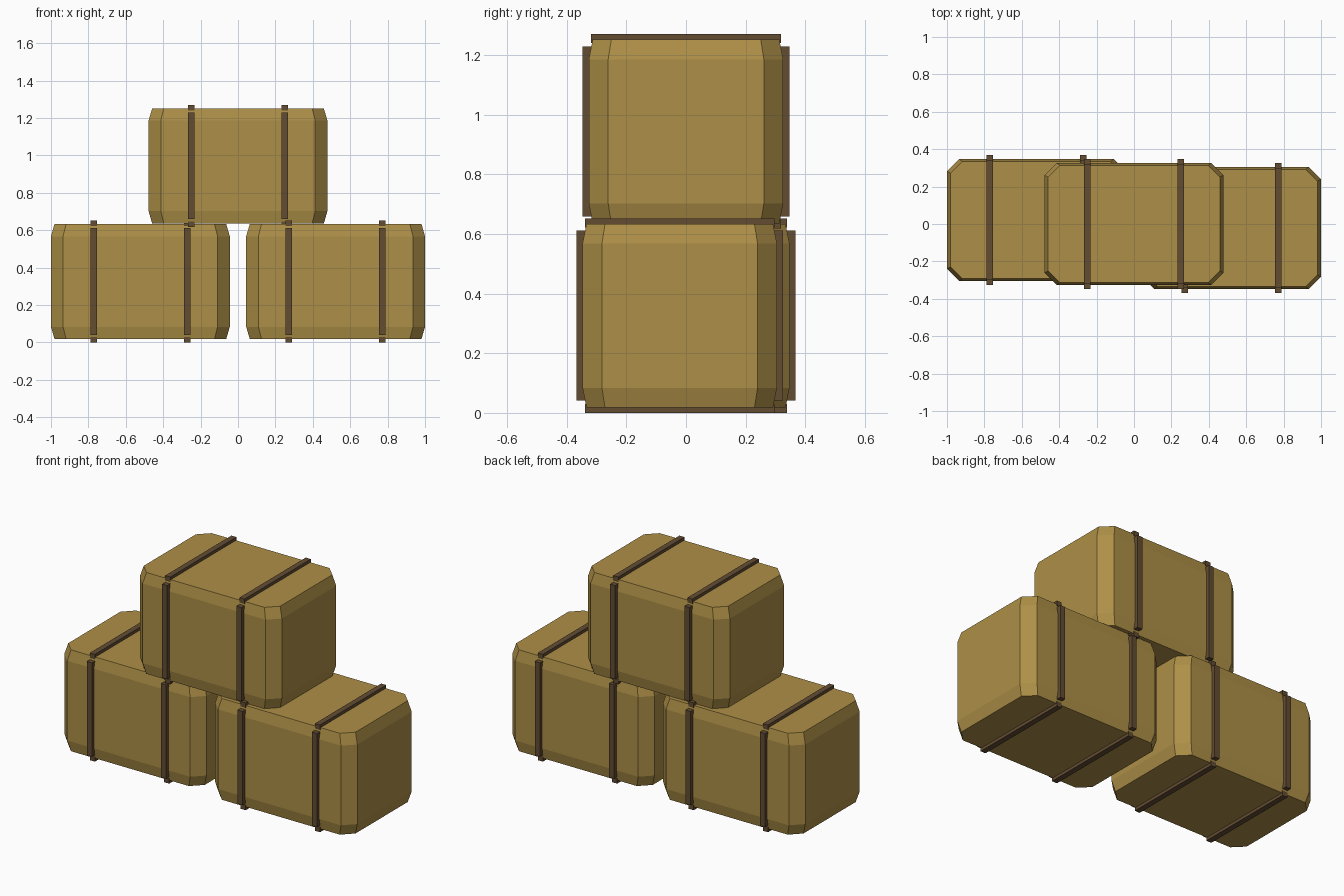
import bpy, bmesh

if "Cube" in bpy.data.objects:
    bpy.data.objects.remove(bpy.data.objects["Cube"])

HX, HY, H = 0.478, 0.326, 0.616    # bale half length, half depth, height
CH, RIM, TAPER = 0.065, 0.066, 0.96


def material(name, rgb):
    m = bpy.data.materials.new(name)
    m.diffuse_color = (*rgb, 1)
    m.use_nodes = True
    m.node_tree.nodes["Principled BSDF"].inputs["Base Color"].default_value = m.diffuse_color
    return m


straw = material("straw", (0.42, 0.275, 0.063))
strap_brown = material("strap brown", (0.125, 0.073, 0.032))


def finish(bm, name, mat, loc):
    bmesh.ops.recalc_face_normals(bm, faces=bm.faces)
    me = bpy.data.meshes.new(name)
    bm.to_mesh(me)
    bm.free()
    me.materials.append(mat)
    ob = bpy.data.objects.new(name, me)
    ob.location = loc
    bpy.context.collection.objects.link(ob)


def bale(name, loc):
    # Octagonal outline lofted through four levels, pulled in at both ends
    a, b = HX - CH, HY - CH
    outline = [(a, -HY), (HX, -b), (HX, b), (a, HY),
               (-a, HY), (-HX, b), (-HX, -b), (-a, -HY)]
    bm = bmesh.new()
    rings = [[bm.verts.new((x * s, y * s, z)) for x, y in outline]
             for z, s in ((0, TAPER), (RIM, 1), (H - RIM, 1), (H, TAPER))]
    for lo, hi in zip(rings, rings[1:]):
        for i in range(8):
            j = (i + 1) % 8
            bm.faces.new((lo[i], lo[j], hi[j], hi[i]))
    bm.faces.new(rings[0][::-1])
    bm.faces.new(rings[-1])
    finish(bm, name, straw, loc)


def add_box(bm, centre, size):
    verts = bmesh.ops.create_cube(bm, size=1)["verts"]
    for v in verts:
        v.co = [c + p * s for c, p, s in zip(centre, v.co, size)]


def straps(name, loc):
    # Two bands, each of four separate strips around the bale
    bm = bmesh.new()
    for x in (-0.25, 0.25):
        for s in (-1, 1):
            add_box(bm, (x, s * (HY + 0.006), H / 2), (0.034, 0.03, 0.57))
            add_box(bm, (x, 0, H / 2 + s * (H / 2 + 0.003)), (0.034, 0.636, 0.03))
    finish(bm, name, strap_brown, loc)


for side, loc in (("left", (-0.522, 0.021, 0.018)),
                  ("right", (0.522, -0.021, 0.018)),
                  ("top", (0, 0, 0.018 + H + 0.002))):
    bale(side + "_bale", loc)
    straps(side + "_straps", loc)
